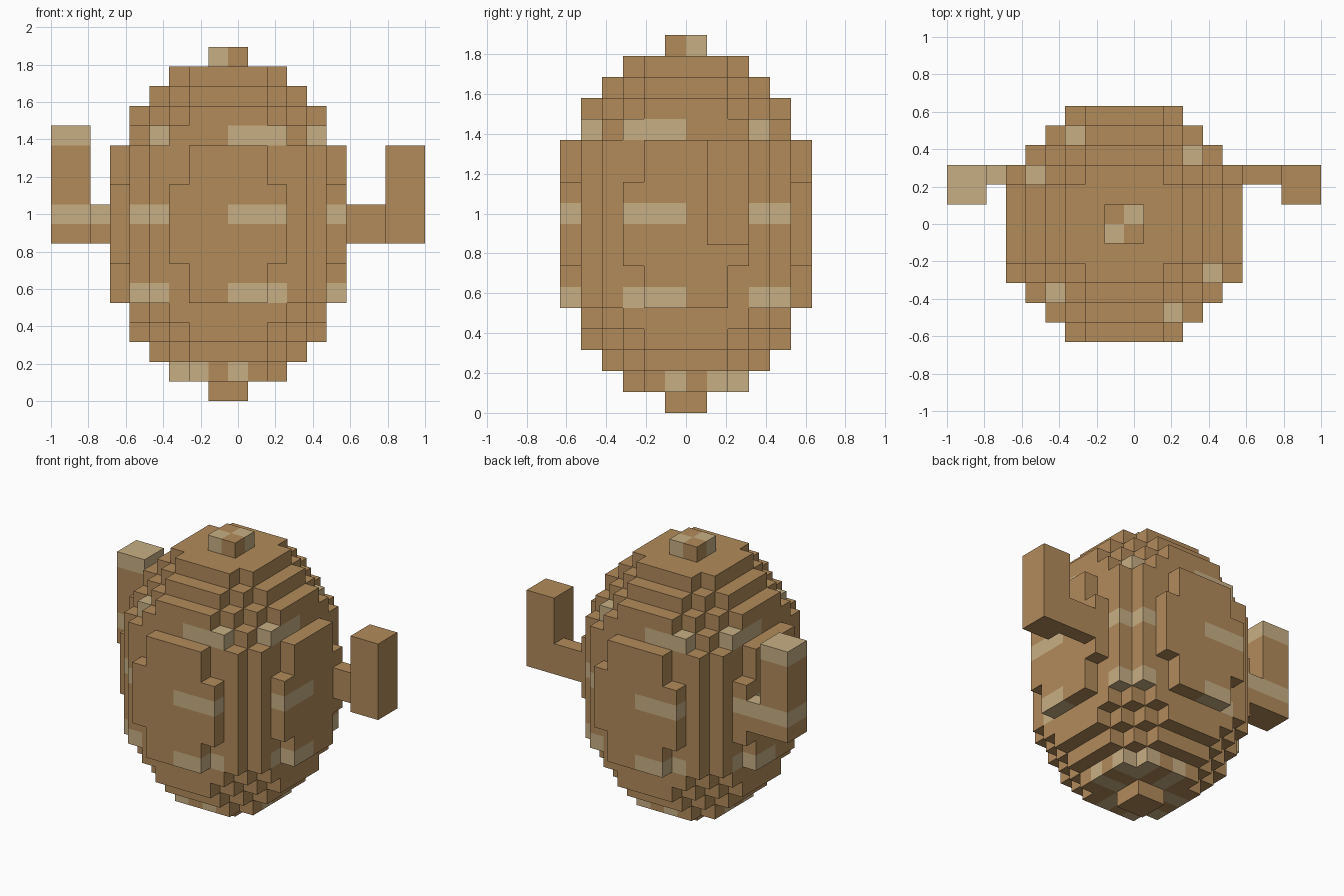
import bpy
import bmesh
from mathutils import Vector

cube = bpy.data.objects.get("Cube")
if cube:
    bpy.data.objects.remove(cube, do_unlink=True)

U = 2 / 19          # edge of one block
SHIFT = -0.5        # body centre sits half a block toward -x


def material(name, rgb):
    m = bpy.data.materials.new(name)
    m.use_nodes = True
    m.diffuse_color = (*rgb, 1)
    m.node_tree.nodes["Principled BSDF"].inputs["Base Color"].default_value = (*rgb, 1)
    return m


MATS = [material("brown", (0.445, 0.258, 0.105)),
        material("light_tan", (0.578, 0.429, 0.231))]


def checker(x, y, z):
    """Light patches: three-block checks on every fourth layer."""
    if z % 4 != 1:
        return 0
    light = (x // 3 + y // 3) % 2 == 0
    if z == 1 and (x in (-1, 0) or y in (-1, 0)):
        light = not light
    return int(light)


def banded(x, y, z):
    return int(z % 4 == 1)


def plain(x, y, z):
    return 0


def box(x0, x1, y0, y1, z0, z1):
    return {(x, y, z) for x in range(x0, x1)
            for y in range(y0, y1) for z in range(z0, z1)}


def build(name, cells, rule):
    """Mesh the exposed sides of a set of blocks."""
    bm = bmesh.new()
    verts = {}

    def vert(p):
        key = tuple(p)
        if key not in verts:
            verts[key] = bm.verts.new(((p[0] + SHIFT) * U, p[1] * U, p[2] * U))
        return verts[key]

    for cell in sorted(cells):
        for axis in range(3):
            for side in (0, 1):
                near = list(cell)
                near[axis] += 2 * side - 1
                if tuple(near) in cells:
                    continue
                corner = Vector(cell)
                corner[axis] += side
                a, b = Vector((0, 0, 0)), Vector((0, 0, 0))
                a[(axis + 1) % 3] = 1
                b[(axis + 2) % 3] = 1
                ring = [corner, corner + a, corner + a + b, corner + b]
                if not side:
                    ring.reverse()
                face = bm.faces.new([vert(p) for p in ring])
                face.material_index = rule(*cell)
    mesh = bpy.data.meshes.new(name)
    bm.to_mesh(mesh)
    bm.free()
    for m in MATS:
        mesh.materials.append(m)
    obj = bpy.data.objects.new(name, mesh)
    bpy.context.collection.objects.link(obj)
    return obj


# Rounded body: half-widths of each row, from the middle layer to the end
WAIST = [6, 6, 6, 5, 4, 3]
SHOULDER = [6, 6, 5, 5, 4, 2]
LAYERS = [WAIST, WAIST, SHOULDER, SHOULDER,
          [5, 5, 5, 4, 3], [5, 5, 4, 3, 2], [4, 4, 3, 2], [3, 3, 2]]
body = set()
for level, rows in enumerate(LAYERS):
    for row, half in enumerate(rows):
        for z in (9 + level, 8 - level):
            for y in (row, -1 - row):
                body |= box(-half, half, y, y + 1, z, z + 1)
build("body", body, checker)

# Small square knobs at both ends
build("top_knob", box(-1, 1, -1, 1, 17, 18), checker)
build("bottom_knob", box(-1, 1, -1, 1, 0, 1), plain)

# Upturned arms
build("right_arm", box(-7, -6, 2, 3, 8, 10) | box(-9, -7, 1, 3, 8, 14), banded)
build("left_arm", box(6, 8, 2, 3, 8, 10) | box(8, 10, 1, 3, 8, 13), plain)
